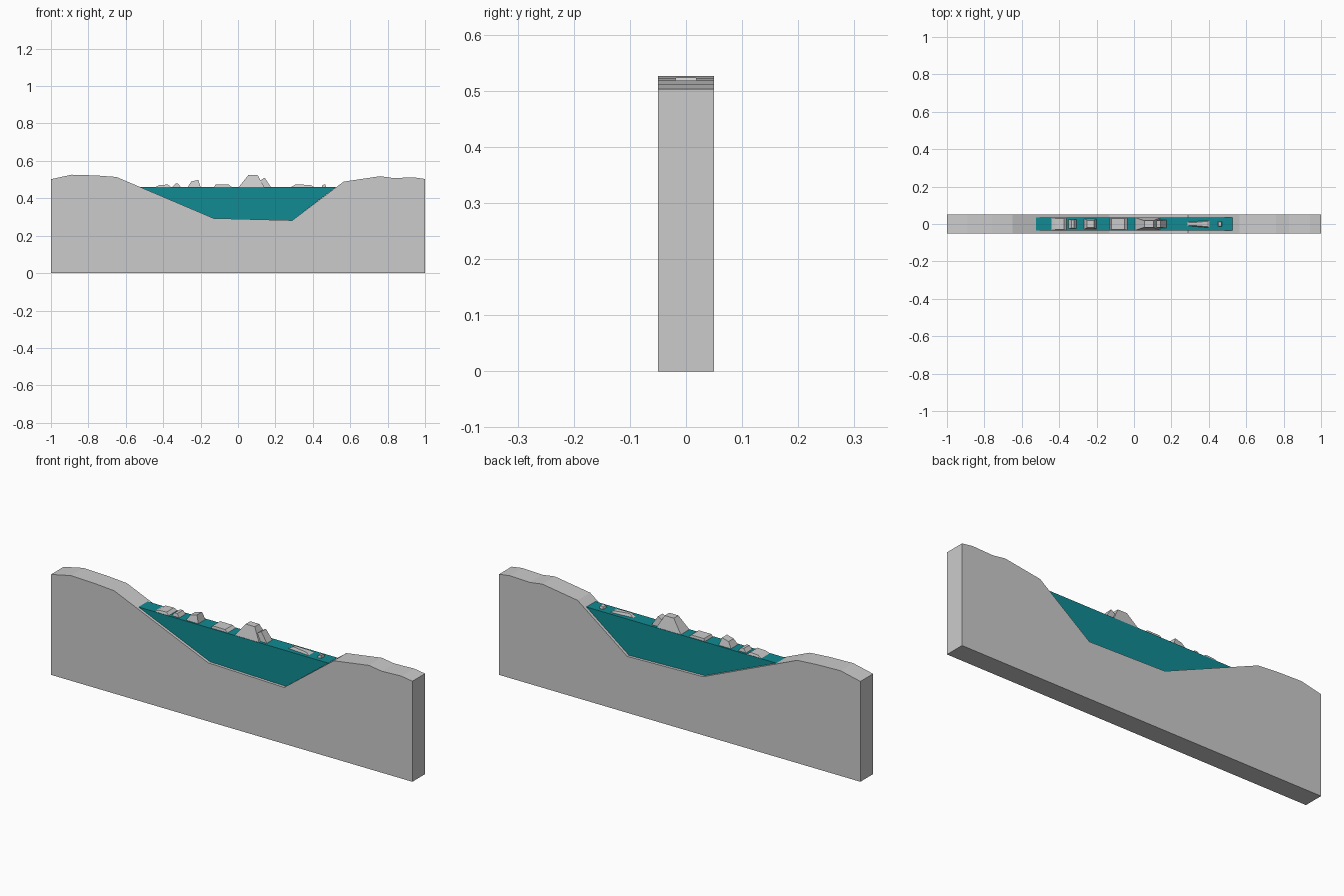
import bpy, bmesh

if "Cube" in bpy.data.objects:
    bpy.data.objects.remove(bpy.data.objects["Cube"])


def loft(name, rings, mat=None):
    """Solid skinned between two matching closed rings of points."""
    bm = bmesh.new()
    a, b = [[bm.verts.new(p) for p in r] for r in rings]
    bm.faces.new(a)
    bm.faces.new(b[::-1])
    n = len(a)
    for i in range(n):
        j = (i + 1) % n
        bm.faces.new((a[i], b[i], b[j], a[j]))
    bmesh.ops.recalc_face_normals(bm, faces=bm.faces)
    me = bpy.data.meshes.new(name)
    bm.to_mesh(me)
    bm.free()
    ob = bpy.data.objects.new(name, me)
    bpy.context.collection.objects.link(ob)
    if mat:
        me.materials.append(mat)
    return ob


def slab(name, profile, half, mat=None):
    return loft(name, [[(x, y, z) for x, z in profile] for y in (-half, half)], mat)


def rock(name, x0, x1, hw, tx0, tx1, thw, z0, z1, cy=0.0, hw_right=None):
    """Tapered boulder: footprint x0..x1, top tx0..tx1 with heights z0, z1."""
    r = hw_right or hw
    base = [(x0, cy - hw, LEVEL), (x1, cy - r, LEVEL), (x1, cy + r, LEVEL), (x0, cy + hw, LEVEL)]
    t = thw * r / hw
    top = [(tx0, cy - thw, z0), (tx1, cy - t, z1), (tx1, cy + t, z1), (tx0, cy + thw, z0)]
    loft(name, [base, top])


LEVEL = 0.461
water_blue = bpy.data.materials.new("water_teal")
water_blue.diffuse_color = (0.005, 0.26, 0.29, 1)
water_blue.use_nodes = True
water_blue.node_tree.nodes["Principled BSDF"].inputs["Base Color"].default_value = water_blue.diffuse_color

# Ground cross-section with the lake basin
basin = [(-0.13, 0.293), (0.29, 0.282)]
left = [(-1, 0), (-1, 0.502), (-0.89, 0.526), (-0.76, 0.522), (-0.65, 0.514)]
right = [(0.565, 0.489), (0.76, 0.518), (0.83, 0.508), (0.94, 0.512), (1, 0.503), (1, 0)]
slab("ground", left + basin + right, 0.05)

# Water, slightly narrower than the ground
slab("water", [(-0.526, LEVEL)] + basin + [(0.526, LEVEL)], 0.036, water_blue)

# Rocks breaking the surface
rock("rock_flat_left", -0.44, -0.36, 0.034, -0.42, -0.375, 0.03, 0.471, 0.473)
rock("rock_small_left", -0.35, -0.307, 0.025, -0.335, -0.32, 0.022, 0.478, 0.478)
rock("rock_left", -0.268, -0.2, 0.028, -0.25, -0.213, 0.02, 0.489, 0.499)
rock("rock_flat_middle", -0.127, -0.035, 0.032, -0.12, -0.05, 0.03, 0.473, 0.473)
rock("rock_big", 0.005, 0.14, 0.034, 0.055, 0.105, 0.018, 0.524, 0.524)
rock("rock_beside_big", 0.09, 0.175, 0.022, 0.11, 0.142, 0.018, 0.49, 0.51)
rock("rock_long_right", 0.285, 0.405, 0.010, 0.31, 0.39, 0.007, 0.475, 0.47, hw_right=0.02)
rock("rock_small_right", 0.448, 0.47, 0.014, 0.452, 0.467, 0.011, 0.471, 0.475)
